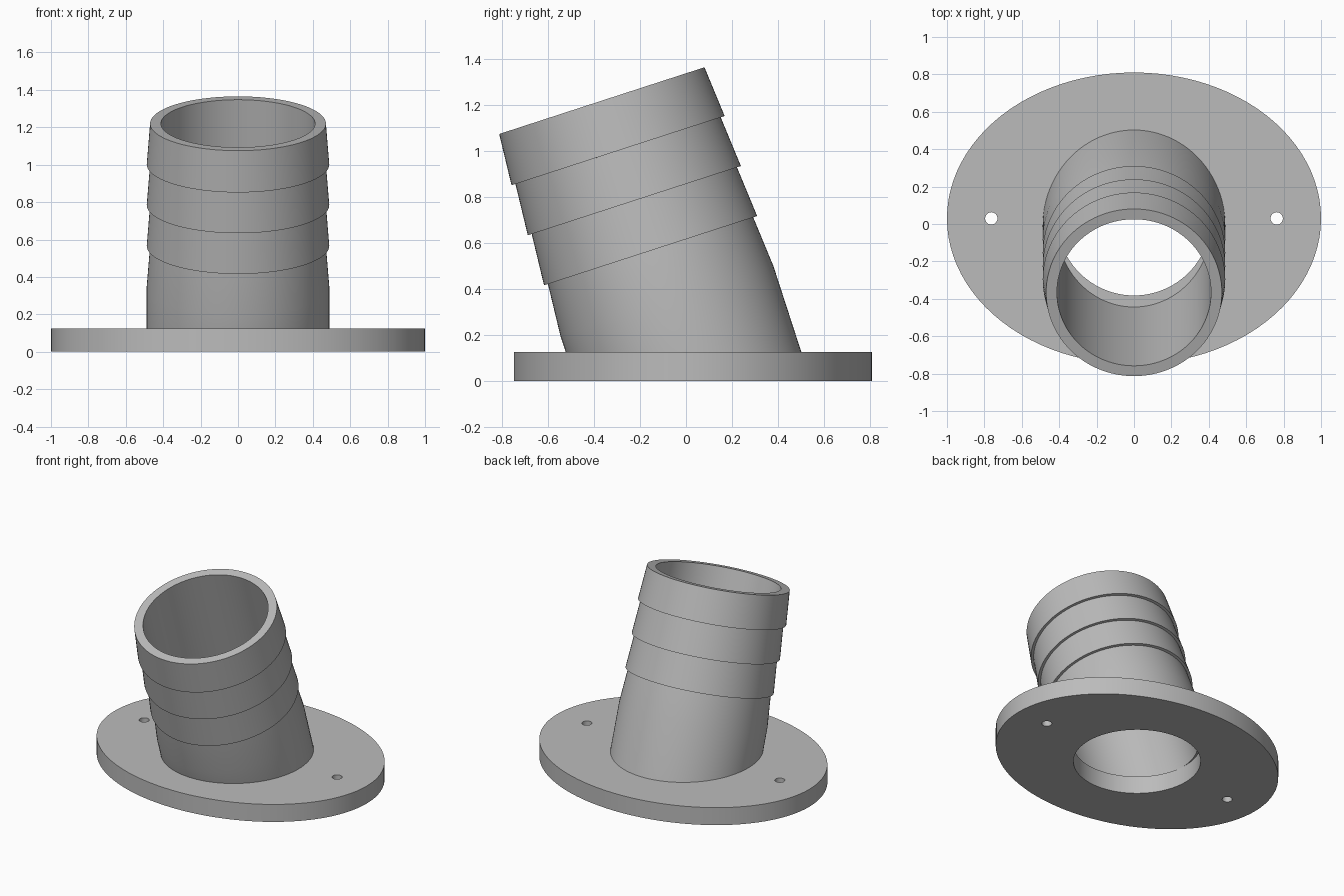
import bpy, bmesh
from math import cos, sin, pi, radians
from mathutils import Matrix, Vector

SEGMENTS = 96
THICK = 0.125          # flange thickness
CENTRE_Y = 0.03        # centre of flange and tube axis at the floor
BORE = 0.412
WIDE, NARROW = 0.488, 0.47
TILT = radians(18)

cube = bpy.data.objects.get("Cube")
if cube:
    bpy.data.objects.remove(cube, do_unlink=True)

grey = bpy.data.materials.new("grey_plastic")
grey.use_nodes = True
colour = (0.5, 0.5, 0.5, 1)
grey.diffuse_color = colour
grey.node_tree.nodes["Principled BSDF"].inputs["Base Color"].default_value = colour


def finish(bm, name):
    bmesh.ops.recalc_face_normals(bm, faces=bm.faces)
    mesh = bpy.data.meshes.new(name)
    bm.to_mesh(mesh)
    bm.free()
    mesh.materials.append(grey)
    obj = bpy.data.objects.new(name, mesh)
    bpy.context.collection.objects.link(obj)
    bpy.ops.object.select_all(action='DESELECT')
    obj.select_set(True)
    bpy.context.view_layer.objects.active = obj
    bpy.ops.object.shade_smooth_by_angle(angle=radians(20))
    return obj


def ellipse(bm, x, rx, ry, count):
    verts = [bm.verts.new((x + rx * cos(2 * pi * i / count),
                           CENTRE_Y + ry * sin(2 * pi * i / count), 0))
             for i in range(count)]
    return [bm.edges.new((verts[i - 1], verts[i])) for i in range(count)]


# Oval flange with the bore and two screw holes
bm = bmesh.new()
edges = ellipse(bm, 0, 1, 0.78, SEGMENTS) + ellipse(bm, 0, BORE, BORE, SEGMENTS)
for side in (-1, 1):
    edges += ellipse(bm, side * 0.763, 0.033, 0.033, 24)
bmesh.ops.triangle_fill(bm, edges=edges, use_beauty=True, normal=(0, 0, 1))
top = bmesh.ops.extrude_face_region(bm, geom=bm.faces[:], use_keep_orig=True)
bmesh.ops.translate(bm, vec=(0, 0, THICK),
                    verts=[g for g in top["geom"] if isinstance(g, bmesh.types.BMVert)])
finish(bm, "flange")

# Barbed hose tube: lathed profile, tilted forward and trimmed on the flange
TOP, STEP = 1.283, 0.229
profile = [(BORE, -0.2), (BORE, TOP), (NARROW, TOP)]
for k in range(1, 4):
    lip = TOP - k * STEP
    profile += [(WIDE, lip), (NARROW, lip)]
profile += [(WIDE, TOP - 4 * STEP), (WIDE, -0.2)]

bm = bmesh.new()
verts = [bm.verts.new((r, 0, h)) for r, h in profile]
chain = [bm.edges.new(pair) for pair in zip(verts, verts[1:])]
bmesh.ops.spin(bm, geom=verts + chain, cent=(0, 0, 0), axis=(0, 0, 1),
               angle=2 * pi, steps=SEGMENTS, use_merge=True)
bmesh.ops.remove_doubles(bm, verts=bm.verts, dist=0.0001)
bm.transform(Matrix.Translation((0, CENTRE_Y, 0)) @ Matrix.Rotation(TILT, 4, 'X'))
bmesh.ops.bisect_plane(bm, geom=bm.verts[:] + bm.edges[:] + bm.faces[:],
                       plane_co=Vector((0, 0, THICK)), plane_no=Vector((0, 0, 1)),
                       clear_inner=True)
bmesh.ops.bridge_loops(bm, edges=[e for e in bm.edges if e.is_boundary])
finish(bm, "hose_tube")
